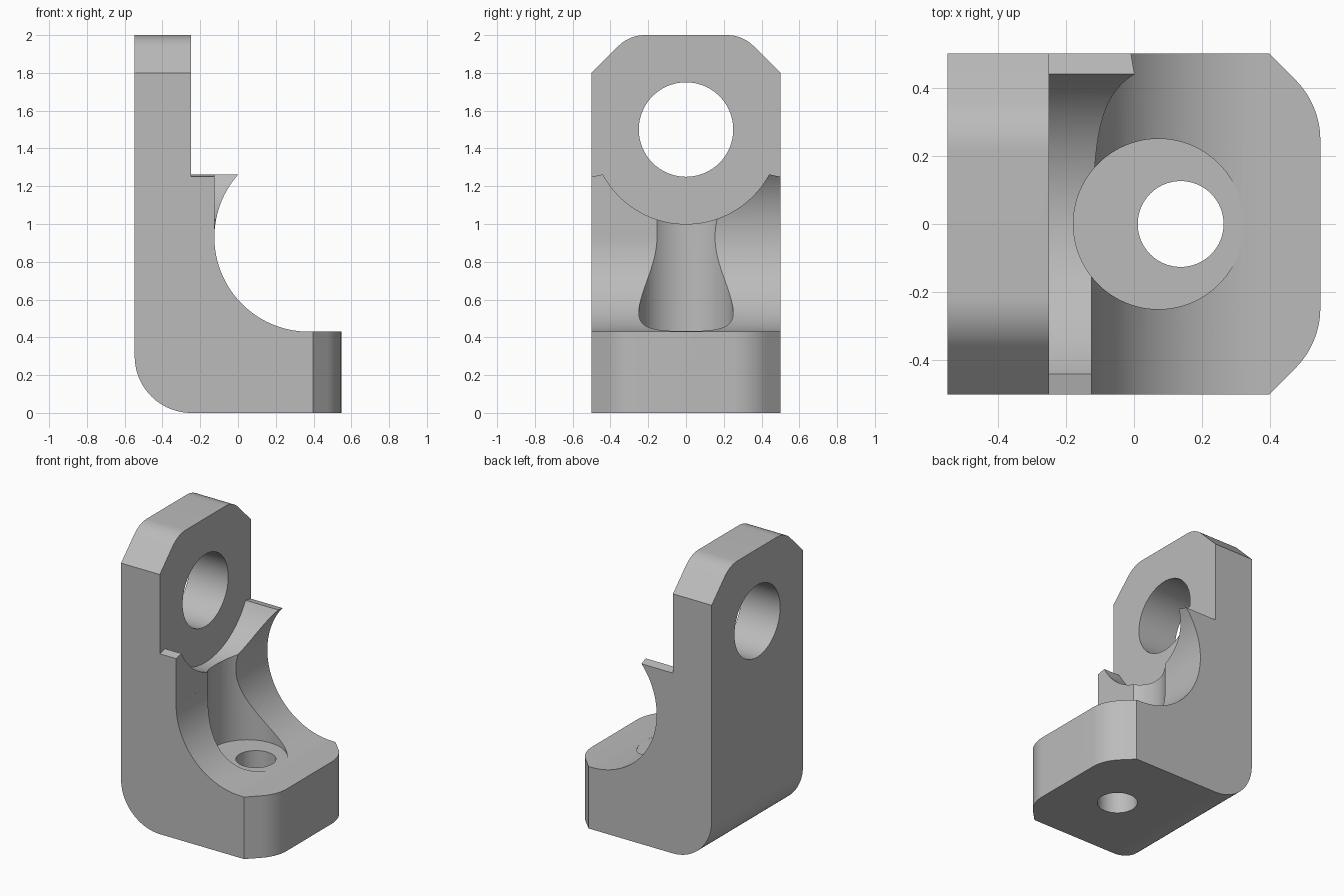
import bpy, bmesh
from math import sin, cos, pi, radians
from mathutils import Vector

if "Cube" in bpy.data.objects:
    bpy.data.objects.remove(bpy.data.objects["Cube"], do_unlink=True)

HALF_X, HALF_Y, TOP = 0.547, 0.5, 2.0
PLATE_X = -0.25            # front face of the upright plate
ARC_X, ARC_Z, ARC_R = 0.375, 0.93, 0.5
EYE_Z = 1.5

grey = bpy.data.materials.new("plain grey")
grey.use_nodes = True
colour = (0.5, 0.5, 0.5, 1)
grey.diffuse_color = colour
grey.node_tree.nodes["Principled BSDF"].inputs["Base Color"].default_value = colour


def arc(cx, cy, r, start, end, n=24):
    """Points on an arc, angles in degrees."""
    steps = [radians(start + (end - start) * i / n) for i in range(n + 1)]
    return [(cx + r * cos(a), cy + r * sin(a)) for a in steps]


def prism(name, points, axis, low, high):
    """Extrude a flat outline along x, y or z."""
    place = {"x": lambda u, v, w: (w, u, v),
             "y": lambda u, v, w: (u, w, v),
             "z": lambda u, v, w: (u, v, w)}[axis]
    bm = bmesh.new()
    face = bm.faces.new([bm.verts.new(place(u, v, low)) for u, v in points])
    extruded = bmesh.ops.extrude_face_region(bm, geom=[face])
    moved = [g for g in extruded["geom"] if isinstance(g, bmesh.types.BMVert)]
    bmesh.ops.translate(bm, verts=moved, vec=Vector(place(0, 0, high - low)))
    bmesh.ops.recalc_face_normals(bm, faces=bm.faces)
    mesh = bpy.data.meshes.new(name)
    bm.to_mesh(mesh)
    bm.free()
    mesh.materials.append(grey)
    obj = bpy.data.objects.new(name, mesh)
    bpy.context.collection.objects.link(obj)
    return obj


def combine(target, tool, operation="DIFFERENCE"):
    """Apply a boolean and drop the helper."""
    tool.hide_render = True
    mod = target.modifiers.new("cut", "BOOLEAN")
    mod.operation, mod.object, mod.solver = operation, tool, "EXACT"
    bpy.context.view_layer.objects.active = target
    bpy.ops.object.modifier_apply(modifier=mod.name)
    bpy.data.objects.remove(tool, do_unlink=True)


def circle(cx, cy, r):
    return arc(cx, cy, r, 0, 360, 96)[:-1]


def mirrored(half, flip):
    """Close an outline by mirroring its half."""
    return half + [flip(p) for p in reversed(half)]


# Side profile: rounded heel, foot, concave sweep and upright
profile = arc(-HALF_X + 0.3, 0.3, 0.3, 180, 270)
profile += [(HALF_X, 0), (HALF_X, ARC_Z - ARC_R)]
profile += arc(ARC_X, ARC_Z, ARC_R, 270, 110, 72)
profile += [(ARC_X, TOP), (-HALF_X, TOP)]
bracket = prism("bracket", profile, "y", -HALF_Y, HALF_Y)

# Upright end outline: chamfers blended into the flat top
t = 0.2 * (2 ** 0.5 - 1)
half = [(HALF_Y, -0.1), (HALF_Y, 1.8)] + arc(0.3 - t, TOP - 0.2, 0.2, 45, 90, 12)
combine(bracket, prism("upright_outline", mirrored(half, lambda p: (-p[0], p[1])),
                       "x", -1, 1), "INTERSECT")

# Foot outline: chamfers blended into the flat toe
t = 0.25 * (2 ** 0.5 - 1)
half = [(-1, HALF_Y), (HALF_X - 0.15, HALF_Y)]
half += arc(HALF_X - 0.25, 0.35 - t, 0.25, 45, 0, 12)
combine(bracket, prism("foot_outline", mirrored(half, lambda p: (p[0], -p[1])),
                       "z", -1, 3), "INTERSECT")

# Round clearance in front of the upright, with nearly flat side ledges
half = [(0.6, 2.2), (0.6, 1.23), (0.44, 1.2625)]
half += arc(0, EYE_Z, 0.5, -28.36, -90, 36)[1:]
clearance = mirrored(half[:-1], lambda p: (-p[0], p[1]))
clearance.insert(len(half) - 1, half[-1])
combine(bracket, prism("clearance", clearance, "x", PLATE_X, 1))

# Straight wall on the front half only
wall = [(ARC_X - ARC_R, ARC_Z), (1, ARC_Z), (1, 1.6), (ARC_X - ARC_R, 1.6)]
combine(bracket, prism("wall_relief", wall, "y", -0.7, 0))

# Screw recess, screw hole and eye
combine(bracket, prism("recess", circle(0.072, 0, 0.25), "z", 0.433, 1.3))
combine(bracket, prism("screw_hole", circle(0.137, 0, 0.126), "z", -0.2, 0.7))
combine(bracket, prism("eye", circle(0, EYE_Z, 0.25), "x", -1, 0.5))

bpy.ops.object.select_all(action="DESELECT")
bracket.select_set(True)
bpy.context.view_layer.objects.active = bracket
bpy.ops.object.shade_smooth_by_angle(angle=radians(20))
